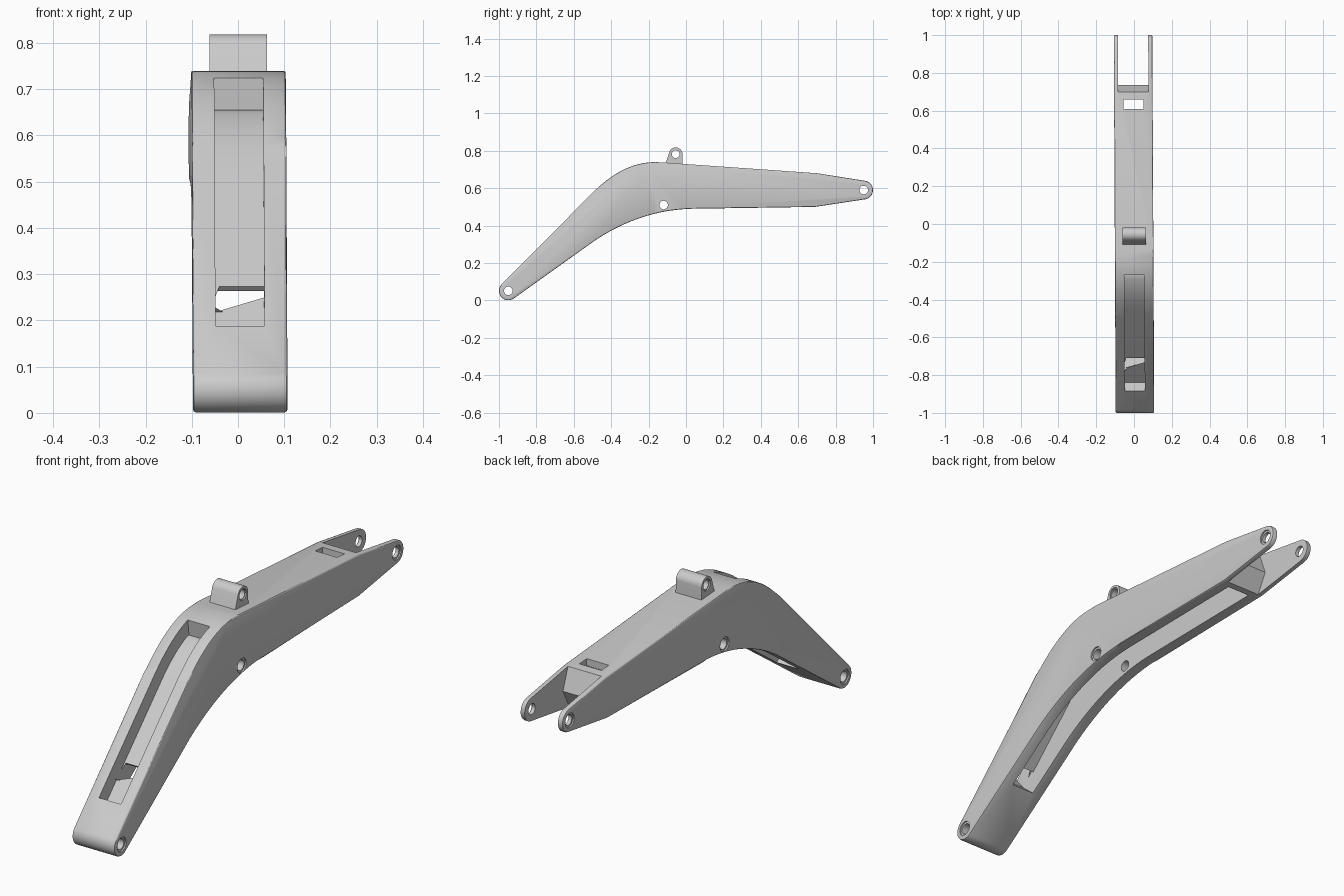
import bpy, bmesh, math
from mathutils import Vector
from mathutils.geometry import interpolate_bezier

cube = bpy.data.objects.get("Cube")
if cube:
    bpy.data.objects.remove(cube, do_unlink=True)

steel = bpy.data.materials.new("plain_grey")
steel.use_nodes = True
COLOUR = (0.6, 0.6, 0.6, 1)
steel.diffuse_color = COLOUR
steel.node_tree.nodes["Principled BSDF"].inputs["Base Color"].default_value = COLOUR


def arc(cy, cz, r, a0, a1, n=16):
    angles = [math.radians(a0 + (a1 - a0) * i / n) for i in range(n + 1)]
    return [(cy + r * math.cos(a), cz + r * math.sin(a)) for a in angles]


def bezier(a, b, c, d, n=14):
    pts = interpolate_bezier(*[Vector((p[0], p[1], 0)) for p in (a, b, c, d)], n)
    return [(p.x, p.y) for p in pts]


def offset(path, d):
    """Shift a path sideways; positive is to the left of its direction."""
    out = []
    for i, p in enumerate(path):
        a, b = path[max(i - 1, 0)], path[min(i + 1, len(path) - 1)]
        t = Vector((b[0] - a[0], b[1] - a[1])).normalized()
        out.append((p[0] - t.y * d, p[1] + t.x * d))
    return out


def prism(name, outline, x0, x1, bevel=0):
    """Extrude a side outline (y, z) across x, with the boom's slight skew."""
    bm = bmesh.new()
    face = bm.faces.new([bm.verts.new((x0, y, z)) for y, z in outline])
    ext = bmesh.ops.extrude_face_region(bm, geom=[face])
    for v in ext["geom"]:
        if isinstance(v, bmesh.types.BMVert):
            v.co.x = x1
    if bevel:
        rim = [e for e in bm.edges if abs(e.verts[0].co.x - e.verts[1].co.x) < 1e-5]
        bmesh.ops.bevel(bm, geom=rim, offset=bevel, segments=2, profile=0.5,
                        affect='EDGES')
    for v in bm.verts:
        v.co.x -= 0.005 * v.co.y
    bmesh.ops.recalc_face_normals(bm, faces=bm.faces)
    mesh = bpy.data.meshes.new(name)
    bm.to_mesh(mesh)
    bm.free()
    mesh.materials.append(steel)
    ob = bpy.data.objects.new(name, mesh)
    bpy.context.collection.objects.link(ob)
    return ob


def pin_cutters(y, z, r, rim, half):
    """Through hole with a shallow wider recess on both sides."""
    hole = arc(y, z, r, 0, 345, 23)
    ring = arc(y, z, rim, 0, 345, 23)
    return [prism("pin_hole", hole, -0.2, 0.2),
            prism("recess", ring, half - 0.006, half + 0.1),
            prism("recess", ring, -half - 0.1, -half + 0.006)]


def finish(ob, cutters):
    """Cut the openings, bake them in and set smooth shading."""
    for c in cutters:
        c.hide_render = True
        m = ob.modifiers.new("cut", 'BOOLEAN')
        m.operation, m.solver, m.object = 'DIFFERENCE', 'EXACT', c
    bpy.ops.object.select_all(action='DESELECT')
    bpy.context.view_layer.objects.active = ob
    ob.select_set(True)
    bpy.ops.object.convert(target='MESH')
    bpy.ops.object.shade_smooth_by_angle(angle=math.radians(30))
    for c in cutters:
        bpy.data.objects.remove(c, do_unlink=True)


HALF = 0.102
SLOT = 0.053

# Side outline of the boom
top_bend = bezier((-0.5, 0.575), (-0.4, 0.675), (-0.28, 0.752), (-0.13, 0.738))
low_bend = bezier((0.03, 0.49), (-0.15, 0.485), (-0.32, 0.43), (-0.48, 0.325))
outline = (arc(-0.95, 0.051, 0.05, 305, 135) + top_bend + [(0.7, 0.68)]
           + arc(0.95, 0.59, 0.05, 80, -80) + [(0.69, 0.5)] + low_bend)
boom = prism("boom", outline, -HALF, HALF, bevel=0.006)

# Long recess in the upper face
top_line = [(-0.885, 0.188)] + [p for p in top_bend if p[0] < -0.28] + [(-0.27, 0.72)]
top_slot = prism("top_slot", offset(top_line, 0.05) + offset(top_line, -0.065)[::-1],
                 -SLOT, SLOT)

# Hollow inside, open underneath and into the lower end of the recess
plate = [p for p in offset(top_line, -0.08) if p[0] > -0.5]
hollow = ([(-0.66, 0.13), (-0.775, 0.228), (-0.72, 0.284), (-0.7, 0.264)] + plate
          + [(-0.1, 0.7), (0.66, 0.652), (0.66, 0.43)] + offset(low_bend, 0.05))
cavity = prism("cavity", hollow, -SLOT, SLOT)

# Small window in the upper face and the open fork with its kinked end wall
window = prism("window", [(0.61, 0.6), (0.66, 0.6), (0.66, 0.75), (0.61, 0.75)],
               -SLOT, SLOT)
fork = prism("fork_gap", [(0.7, 0.75), (0.7, 0.68), (0.735, 0.585), (0.69, 0.5),
                          (0.69, 0.4), (1.1, 0.4), (1.1, 0.75)], -0.08, 0.08)

cutters = [top_slot, cavity, window, fork]
for y, z in ((-0.95, 0.051), (-0.12, 0.51), (0.95, 0.59)):
    cutters += pin_cutters(y, z, 0.023, 0.031, HALF)
finish(boom, cutters)

# Cylinder bracket on top of the bend
bracket_outline = ([(-0.11, 0.728)] + arc(-0.055, 0.782, 0.036, 160, 0)
                   + [(-0.018, 0.722)])
bracket = prism("cylinder_bracket", bracket_outline, -0.062, 0.062)
finish(bracket, pin_cutters(-0.055, 0.782, 0.021, 0.025, 0.062))
